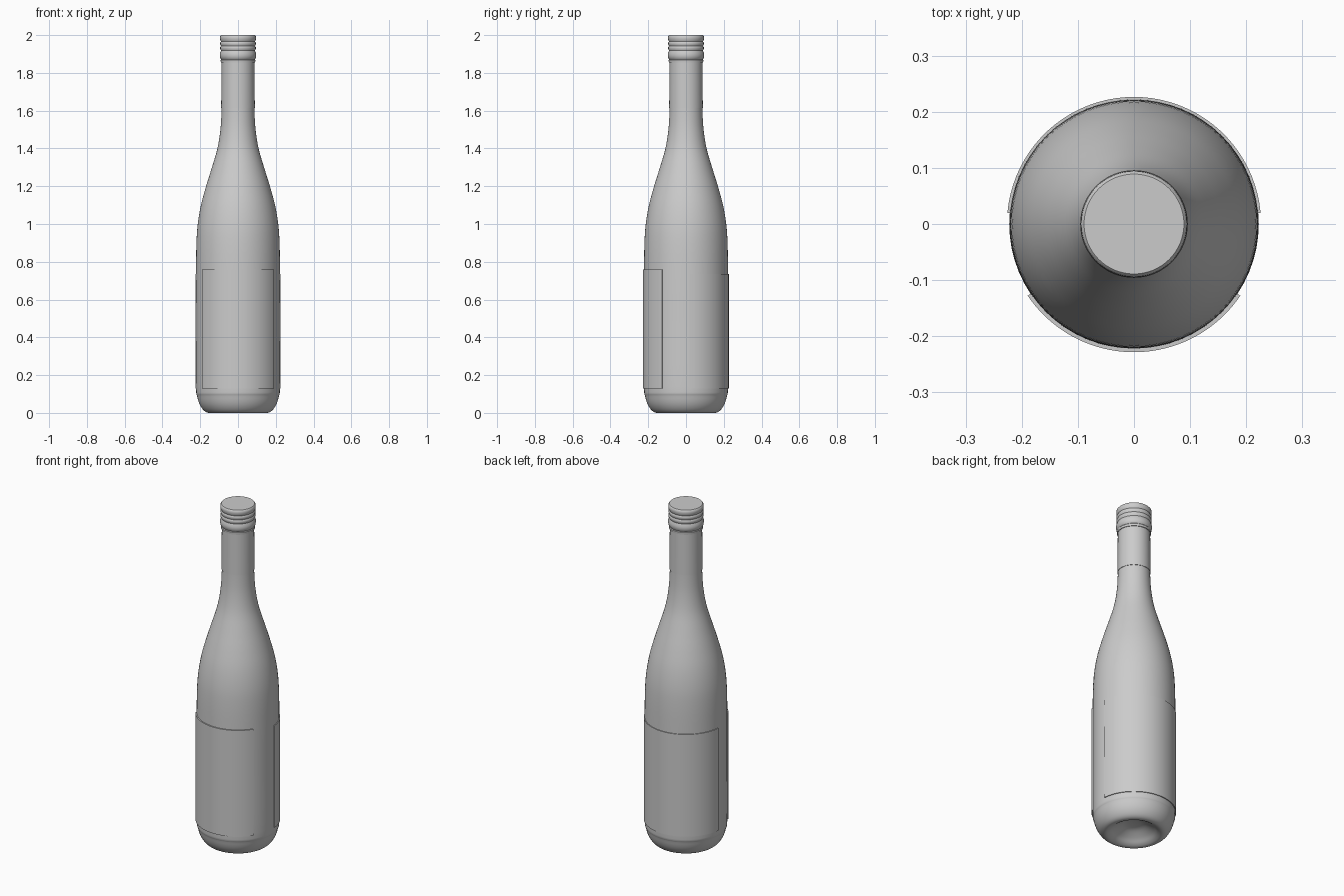
import bpy, bmesh, math

if "Cube" in bpy.data.objects:
    bpy.data.objects.remove(bpy.data.objects["Cube"])

grey = bpy.data.materials.new("plain grey")
grey.diffuse_color = (0.6, 0.6, 0.6, 1)
grey.use_nodes = True
grey.node_tree.nodes["Principled BSDF"].inputs["Base Color"].default_value = grey.diffuse_color


def finish(name, bm, angle):
    bmesh.ops.remove_doubles(bm, verts=bm.verts, dist=1e-5)
    bmesh.ops.recalc_face_normals(bm, faces=bm.faces)
    me = bpy.data.meshes.new(name)
    bm.to_mesh(me)
    bm.free()
    me.materials.append(grey)
    ob = bpy.data.objects.new(name, me)
    bpy.context.collection.objects.link(ob)
    bpy.ops.object.select_all(action='DESELECT')
    ob.select_set(True)
    bpy.context.view_layer.objects.active = ob
    bpy.ops.object.shade_smooth_by_angle(angle=math.radians(angle))
    return ob


def smooth_profile(pts, n=4):
    # Catmull-Rom through the profile points
    out = []
    for i in range(len(pts) - 1):
        p0, p1, p2 = pts[max(i - 1, 0)], pts[i], pts[i + 1]
        p3 = pts[min(i + 2, len(pts) - 1)]
        for k in range(n):
            t = k / n
            out.append(tuple(0.5 * (2 * b + (c - a) * t + (2*a - 5*b + 4*c - d) * t*t
                                    + (3*b - a - 3*c + d) * t**3)
                             for a, b, c, d in zip(p0, p1, p2, p3)))
    return out + [pts[-1]]


def lathe(name, pts, start=0, sweep=360, steps=64, closed=False, angle=40):
    bm = bmesh.new()
    rows = []
    for k in range(steps + 1):
        a = math.radians(start + sweep * k / steps)
        rows.append([bm.verts.new((r * math.cos(a), r * math.sin(a), z)) for r, z in pts])
    m = len(pts)
    for A, B in zip(rows, rows[1:]):
        for i in range(m if closed else m - 1):
            j = (i + 1) % m
            bm.faces.new((A[i], B[i], B[j], A[j]))
    if closed and sweep < 360:
        bm.faces.new(rows[0])
        bm.faces.new(rows[-1])
    bmesh.ops.dissolve_degenerate(bm, dist=1e-6, edges=bm.edges)
    return finish(name, bm, angle)


# glass bottle with a hollow under the base
lathe("bottle", smooth_profile([
    (0, 0.06), (0.05, 0.055), (0.10, 0.03), (0.13, 0.008), (0.155, 0.0), (0.18, 0.012),
    (0.203, 0.045), (0.217, 0.09), (0.222, 0.14), (0.222, 0.45), (0.222, 0.75),
    (0.220, 0.9), (0.213, 1.0), (0.196, 1.1), (0.169, 1.2), (0.138, 1.3),
    (0.109, 1.4), (0.093, 1.5), (0.087, 1.6), (0.086, 1.7), (0.085, 1.87)]))

# foil sleeve around the neck
lathe("neck_sleeve", [(0.086, 1.615), (0.089, 1.615), (0.087, 1.86), (0.084, 1.86)], closed=True)

# screw cap with rolled rings
lathe("cap", [
    (0.084, 1.855), (0.091, 1.855), (0.092, 1.868), (0.089, 1.872), (0.094, 1.878),
    (0.096, 1.89), (0.096, 1.902), (0.092, 1.912), (0.090, 1.918), (0.094, 1.927),
    (0.094, 1.936), (0.090, 1.942), (0.094, 1.951), (0.094, 1.960), (0.090, 1.966),
    (0.094, 1.974), (0.095, 1.985), (0.094, 1.995), (0.089, 2.0), (0, 2.0)])

# paper labels on front and back
for name, mid, half, z0, z1, r in (("front_label", 270, 56, 0.13, 0.76, 0.2285),
                                   ("back_label", 90, 85, 0.13, 0.735, 0.2265)):
    lathe(name, [(0.221, z0), (r, z0), (r, z1), (0.221, z1)],
          mid - half, 2 * half, 40, closed=True)
